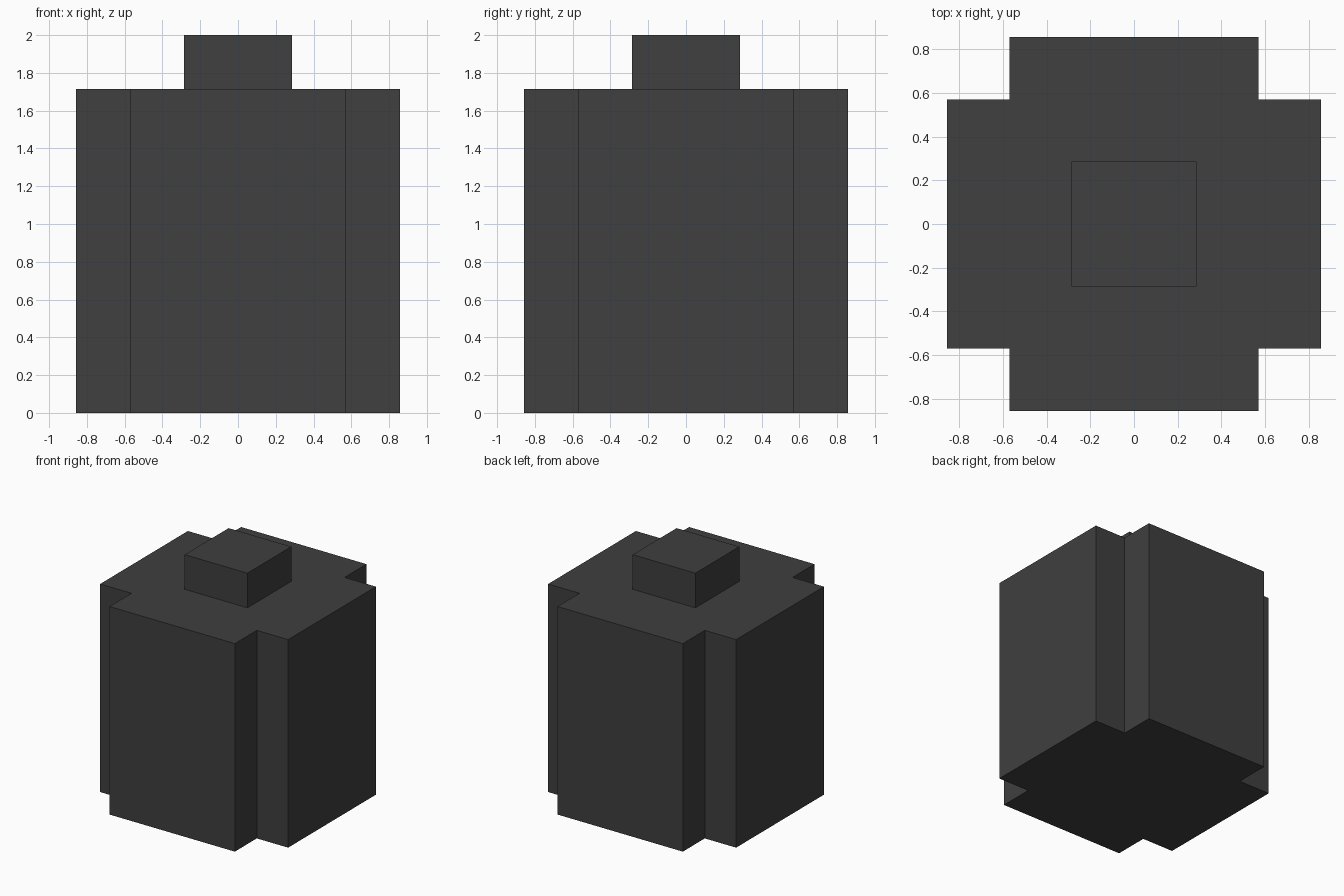
import bpy, bmesh

if "Cube" in bpy.data.objects:
    bpy.data.objects.remove(bpy.data.objects["Cube"])

U = 2 / 7  # one grid step of the model

mat = bpy.data.materials.new("charcoal")
mat.diffuse_color = (0.05, 0.05, 0.05, 1)
mat.use_nodes = True
mat.node_tree.nodes["Principled BSDF"].inputs["Base Color"].default_value = mat.diffuse_color


def prism(name, outline, z0, z1):
    """Closed straight extrusion of an outline."""
    bm = bmesh.new()
    base = bm.faces.new([bm.verts.new((x, y, z0)) for x, y in outline])
    top = bmesh.ops.extrude_face_region(bm, geom=[base], use_keep_orig=True)
    verts = [g for g in top["geom"] if isinstance(g, bmesh.types.BMVert)]
    bmesh.ops.translate(bm, verts=verts, vec=(0, 0, z1 - z0))
    bmesh.ops.recalc_face_normals(bm, faces=bm.faces)
    mesh = bpy.data.meshes.new(name)
    bm.to_mesh(mesh)
    bm.free()
    mesh.materials.append(mat)
    obj = bpy.data.objects.new(name, mesh)
    bpy.context.collection.objects.link(obj)
    return obj


def four_way(points):
    """Repeat the points of one corner by quarter turns."""
    out = []
    for _ in range(4):
        out += points
        points = [(-y, x) for x, y in points]
    return out


# Body with notched corners
prism("body", four_way([(3 * U, 2 * U), (2 * U, 2 * U), (2 * U, 3 * U)]), 0, 6 * U)

# Square knob on top
prism("top_knob", four_way([(U, U)]), 6 * U, 7 * U)
